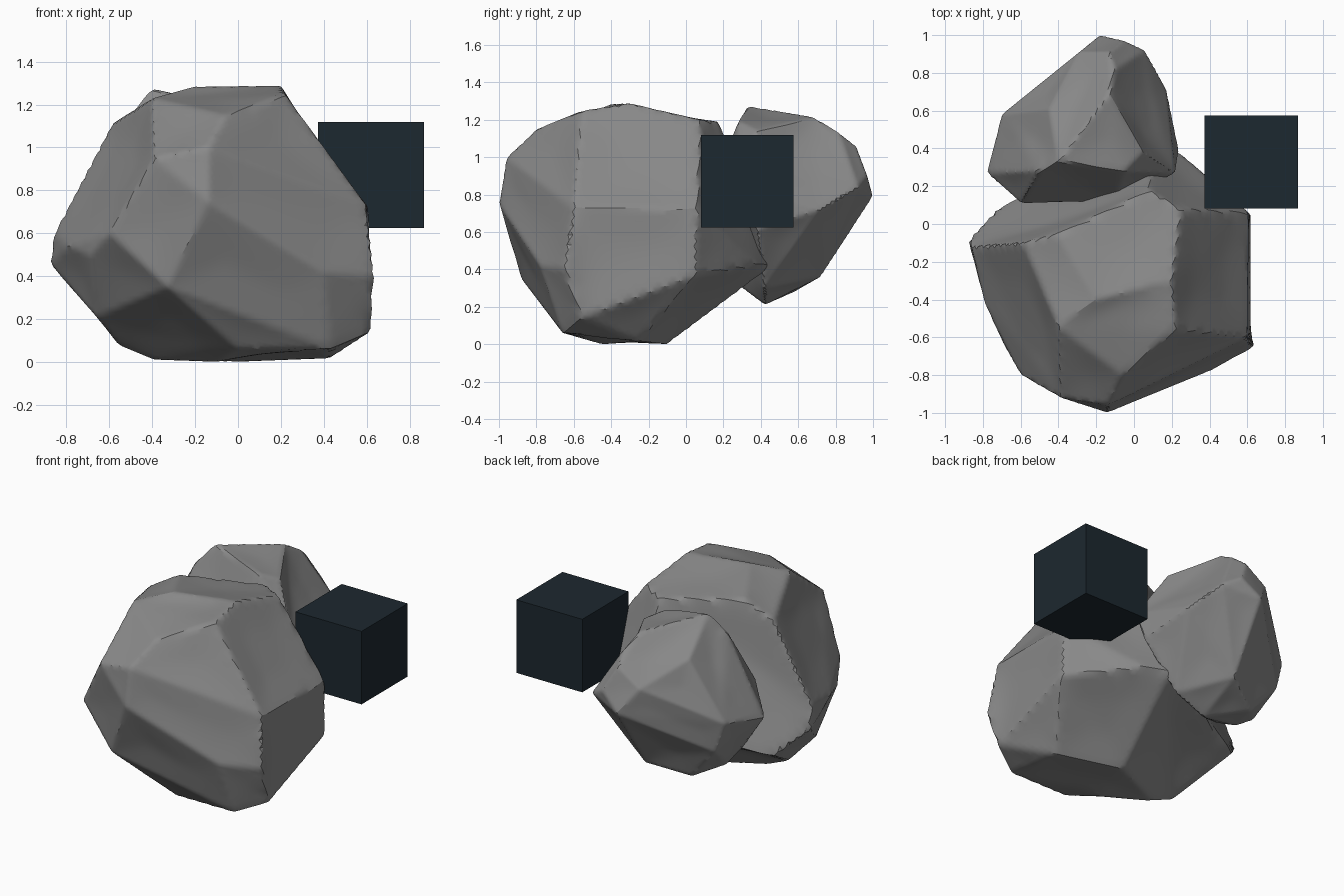
import bpy, bmesh
from mathutils import Vector
from mathutils.bvhtree import BVHTree
from mathutils.geometry import intersect_point_line

if "Cube" in bpy.data.objects:
    bpy.data.objects.remove(bpy.data.objects["Cube"])


def material(name, rgb):
    m = bpy.data.materials.new(name)
    m.diffuse_color = (*rgb, 1)
    m.use_nodes = True
    m.node_tree.nodes["Principled BSDF"].inputs["Base Color"].default_value = m.diffuse_color
    return m


stone = material("grey stone", (0.25, 0.25, 0.25))
slate = material("dark slate", (0.012, 0.021, 0.029))


def edge_distance(p, edge):
    a, b = edge.verts[0].co, edge.verts[1].co
    q, t = intersect_point_line(p, a, b)
    q = a if t < 0 else b if t > 1 else q
    return (p - q).length


def rock(name, corners, scoop, merge):
    # chipped block: hull of its corners, near-flat faces merged into big facets
    hull = bmesh.new()
    for c in corners:
        hull.verts.new(c)
    bmesh.ops.convex_hull(hull, input=hull.verts)
    loose = [v for v in hull.verts if not v.link_faces]
    bmesh.ops.delete(hull, geom=loose, context='VERTS')
    bmesh.ops.dissolve_limit(hull, angle_limit=merge, verts=hull.verts, edges=hull.edges)
    hull.faces.ensure_lookup_table()
    hull.faces.index_update()
    tree = BVHTree.FromBMesh(hull)
    centre = sum((Vector(c) for c in corners), Vector()) / len(corners)

    # fine sphere thrown onto the block, each facet hollowed a little
    bm = bmesh.new()
    bmesh.ops.create_icosphere(bm, subdivisions=6, radius=1)
    inner = []
    for v in bm.verts:
        d = v.co.normalized()
        hit, normal, index, dist = tree.ray_cast(centre, d)
        if hit is None:
            continue
        rim = min(edge_distance(hit, e) for e in hull.faces[index].edges)
        v.co = hit - d * scoop * min(1, rim / 0.18)
        if rim > 0.02:
            inner.append(v)
    # soften inside the facets only, keeping their rims crisp
    for i in range(12):
        bmesh.ops.smooth_vert(bm, verts=inner, factor=0.5,
                              use_axis_x=True, use_axis_y=True, use_axis_z=True)
    bmesh.ops.smooth_vert(bm, verts=bm.verts, factor=0.2,
                          use_axis_x=True, use_axis_y=True, use_axis_z=True)
    me = bpy.data.meshes.new(name)
    bm.to_mesh(me)
    bm.free()
    hull.free()
    me.materials.append(stone)
    ob = bpy.data.objects.new(name, me)
    bpy.context.collection.objects.link(ob)
    bpy.context.view_layer.objects.active = ob
    ob.select_set(True)
    bpy.ops.object.shade_smooth_by_angle(angle=0.5)
    ob.select_set(False)


# large boulder
rock("large_boulder", [
    (.2, -.3, 1.29), (.25, .08, 1.2), (.22, -.56, 1.25), (-.06, -.8, 1.15),
    (-.14, -1, .75), (-.14, -.96, 1), (-.39, -.92, .95), (-.38, -.77, 1.11),
    (-.4, -.55, 1.23), (-.2, -.4, 1.285), (.6, -.6, .73), (.61, .06, .72),
    (.64, -.65, .4), (.62, .05, .37), (.62, -.56, .14), (.43, -.66, .06),
    (.4, -.78, .42), (.18, -.88, .6), (-.33, -.88, .35), (-.6, -.8, .6),
    (-.69, -.64, .5), (-.79, -.42, .54), (-.88, -.08, .46), (-.86, -.12, .6),
    (-.59, -.1, 1.11), (-.4, -.05, 1.22), (.08, .18, 1.19), (.42, -.25, .01),
    (0, -.1, 0), (-.4, -.3, .01), (0, -.66, .06), (-.1, -.45, 0),
    (.24, .38, .42), (.08, .45, .41), (-.6, .12, .42), (-.72, .09, .3),
    (-.66, -.45, .21), (-.55, -.3, .07)],
    0.015, 0.26)

# small boulder leaning behind
rock("small_boulder", [
    (-.4, .33, 1.275), (-.05, .28, 1.19), (-.13, .69, 1.215), (-.1, .82, 1.13),
    (.05, .38, 1.14), (-.13, .91, 1.06), (-.05, .97, .9), (-.18, 1, .79),
    (.06, .92, .84), (.17, .72, .72), (.24, .38, .62), (.22, .27, .85),
    (-.1, .12, .8), (-.6, .11, .8), (-.78, .27, .65), (-.7, .58, .7),
    (-.6, .68, .77), (-.45, .61, 1.08), (-.29, .91, .95), (-.47, .78, .8),
    (-.64, .6, .5), (-.6, .42, .34), (-.64, .28, .43), (-.5, .38, .28),
    (-.2, .72, .36), (-.45, .58, .28), (-.2, .42, .21), (.02, .42, .3),
    (-.4, .3, .3), (-.5, .28, 1.17)],
    0.015, 0.26)

# dark block at the side
bpy.ops.mesh.primitive_cube_add(size=0.494, location=(.621, .328, .872))
block = bpy.context.object
block.name = "side_block"
block.data.materials.append(slate)
